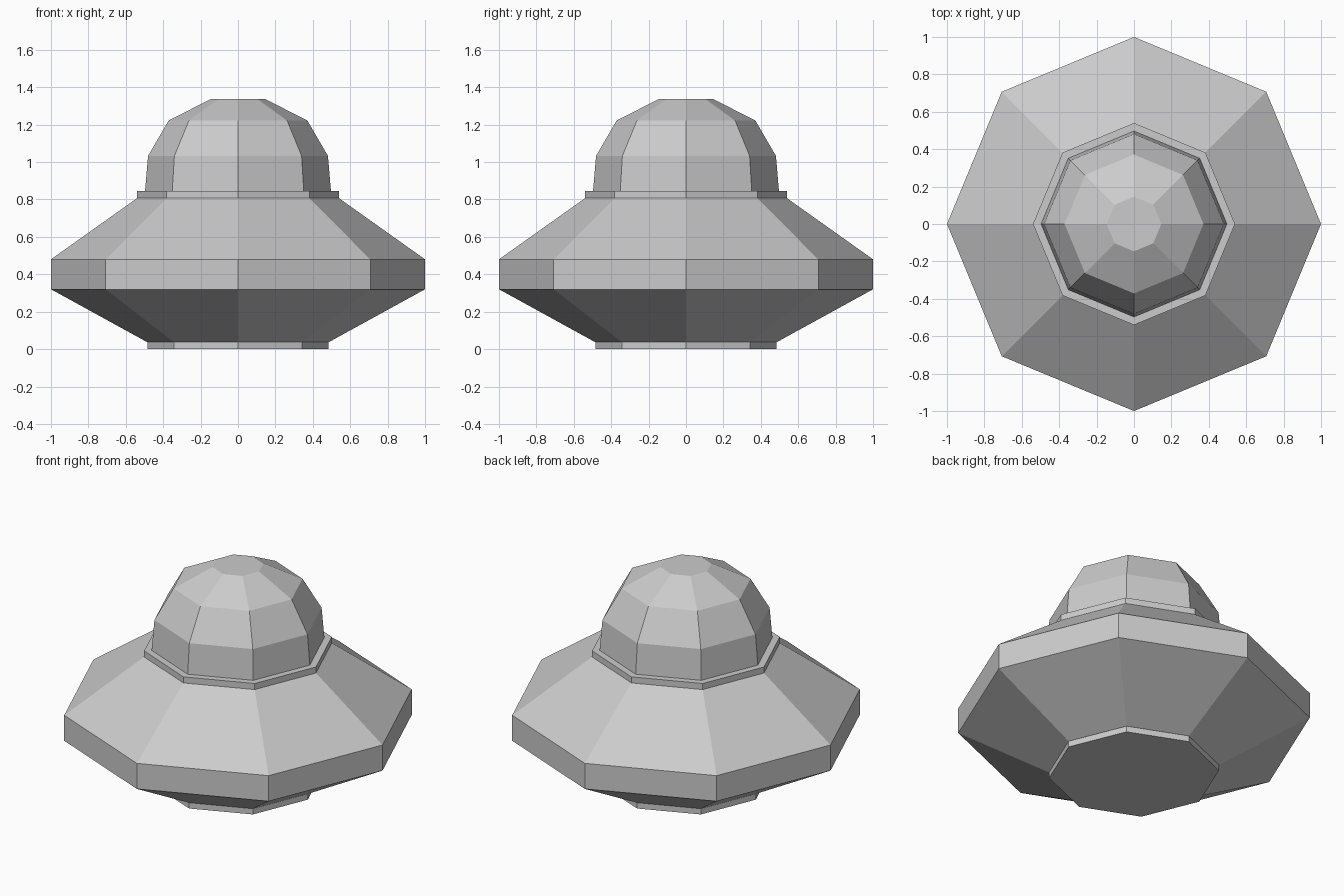
import bpy, bmesh
from math import cos, sin, tau

if "Cube" in bpy.data.objects:
    bpy.data.objects.remove(bpy.data.objects["Cube"])

SIDES = 8


def lathe(name, profile):
    """Closed eight-sided solid from (radius, height) points, bottom to top."""
    bm = bmesh.new()
    rings = [[bm.verts.new((r * cos(tau * i / SIDES), r * sin(tau * i / SIDES), z))
              for i in range(SIDES)] for r, z in profile]
    for low, high in zip(rings, rings[1:]):
        for i in range(SIDES):
            j = (i + 1) % SIDES
            bm.faces.new((low[i], low[j], high[j], high[i]))
    bm.faces.new(rings[0][::-1])
    bm.faces.new(rings[-1])
    mesh = bpy.data.meshes.new(name)
    bm.to_mesh(mesh)
    bm.free()
    obj = bpy.data.objects.new(name, mesh)
    bpy.context.collection.objects.link(obj)
    return obj


# Flat foot plate under the hull
lathe("base_plate", [(0.483, 0.0), (0.483, 0.037)])
# Saucer hull with a vertical rim band
lathe("saucer_hull", [(0.485, 0.037), (1.0, 0.32), (1.0, 0.48), (0.54, 0.807)])
# Thin collar around the cockpit
lathe("collar_ring", [(0.54, 0.807), (0.54, 0.845)])
# Faceted dome with a flat cap
lathe("dome", [(0.497, 0.845), (0.481, 1.033), (0.371, 1.222), (0.146, 1.337)])
